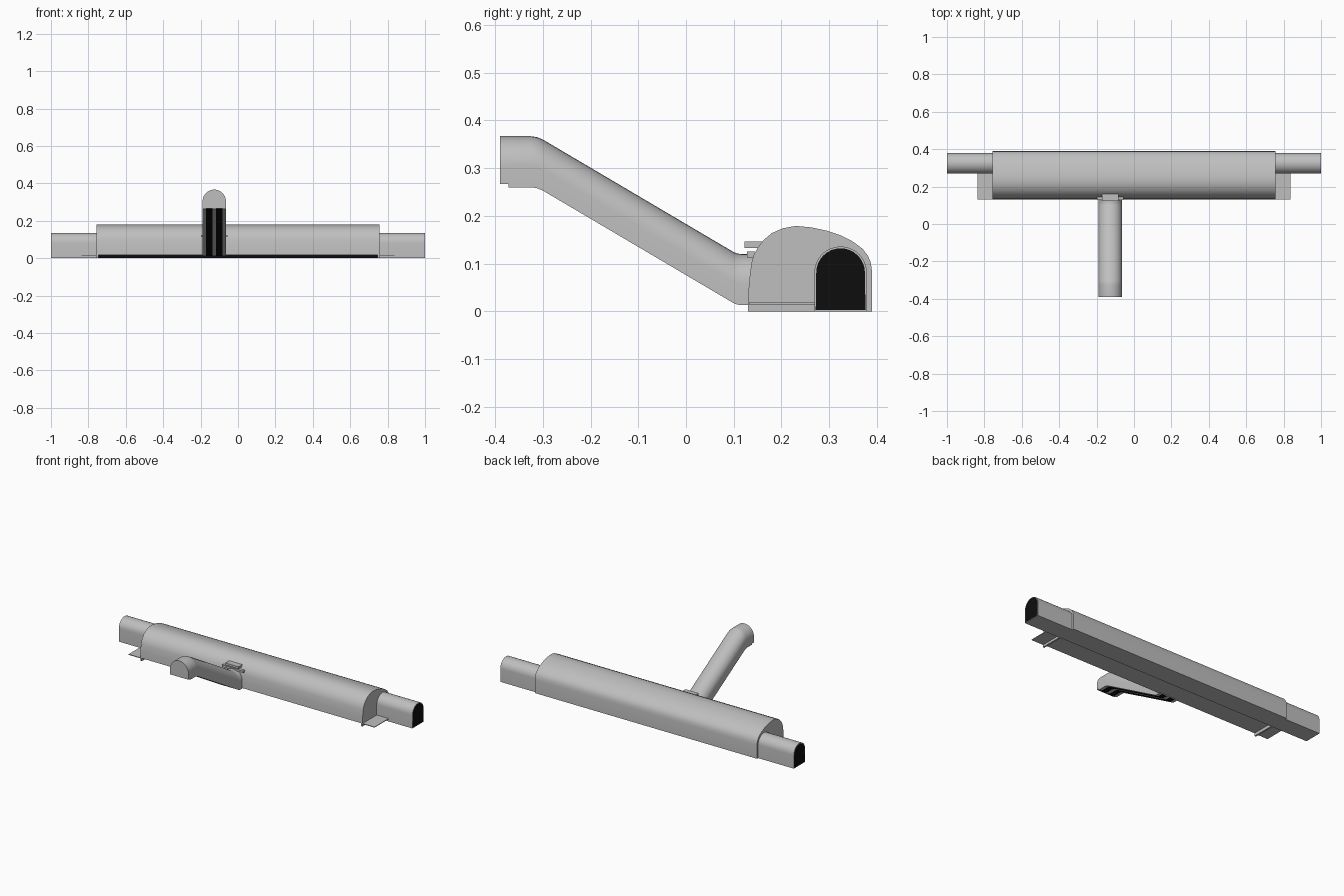
import bpy, bmesh, math
from mathutils import Vector

cube = bpy.data.objects.get("Cube")
if cube:
    bpy.data.objects.remove(cube, do_unlink=True)


def material(name, value):
    m = bpy.data.materials.new(name)
    m.use_nodes = True
    colour = (value, value, value, 1)
    m.diffuse_color = colour
    m.node_tree.nodes["Principled BSDF"].inputs["Base Color"].default_value = colour
    return m


GREY = material("concrete grey", 0.52)
BLACK = material("tunnel black", 0.004)


def loft(name, loops, is_black=None, rim=0):
    """Skin a list of closed loops, cap both ends, colour faces by a rule."""
    bm = bmesh.new()
    rings = [[bm.verts.new(p) for p in loop] for loop in loops]
    for a, b in zip(rings, rings[1:]):
        for i in range(len(a)):
            j = (i + 1) % len(a)
            bm.faces.new((a[i], a[j], b[j], b[i]))
    caps = [bm.faces.new(rings[0]), bm.faces.new(rings[-1])]
    bmesh.ops.recalc_face_normals(bm, faces=bm.faces)
    if rim:
        bmesh.ops.inset_individual(bm, faces=caps, thickness=rim)
        for f in caps:
            f.material_index = 1
    bm.normal_update()
    for f in bm.faces:
        if is_black and is_black(f):
            f.material_index = 1
    mesh = bpy.data.meshes.new(name)
    bm.to_mesh(mesh)
    bm.free()
    mesh.materials.append(GREY)
    mesh.materials.append(BLACK)
    ob = bpy.data.objects.new(name, mesh)
    bpy.context.collection.objects.link(ob)
    bpy.ops.object.select_all(action='DESELECT')
    ob.select_set(True)
    bpy.context.view_layer.objects.active = ob
    bpy.ops.object.shade_smooth_by_angle(angle=math.radians(32))
    return ob


def box(name, x0, x1, y0, y1, z0, z1):
    rect = [(y0, z0), (y1, z0), (y1, z1), (y0, z1)]
    return loft(name, [[(x, y, z) for y, z in rect] for x in (x0, x1)])


def arch(centre, half, base, spring, steps=16):
    """Round-topped opening outline, from the right foot over to the left foot."""
    pts = [(centre + half, base)]
    for i in range(steps + 1):
        a = math.pi * i / steps
        pts.append((centre + half * math.cos(a), spring + half * math.sin(a)))
    return pts + [(centre - half, base)]


# Station hall: asymmetric vault with a raised platform floor and a black track step
HALL = 0.757
STEP_Y, DECK = 0.27, 0.018
vault = [(0.13, DECK), (0.132, 0.06), (0.137, 0.1), (0.142, 0.118), (0.15, 0.133),
         (0.162, 0.149), (0.18, 0.164), (0.203, 0.174), (0.23, 0.179), (0.262, 0.176),
         (0.295, 0.169), (0.325, 0.159), (0.35, 0.146), (0.37, 0.131), (0.381, 0.117),
         (0.387, 0.103), (0.39, 0.083), (0.39, 0), (STEP_Y, 0), (STEP_Y, DECK)]
loft("station_hall", [[(x, y, z) for y, z in vault] for x in (-HALL, HALL)],
     lambda f: f.normal.y < -0.9 and f.calc_center_median().y > 0.26)

# Running tunnels, platform ends and end wall feet
tunnel = arch(0.324, 0.055, 0, 0.081)
for side, s in (("left", 1), ("right", -1)):
    ob = loft(side + "_tunnel", [[(s * x, y, z) for y, z in tunnel] for x in (HALL - 0.01, 1)],
              rim=0.004)
    box(side + "_platform_end", s * (HALL - 0.002), s * 0.838, 0.132, STEP_Y, 0.014, DECK)
    box(side + "_wall_foot", s * (HALL - 0.01), s * HALL, 0.13, STEP_Y, 0, DECK + 0.001)

# Escalator tunnel: arched section swept down a slope, striped black underneath
CX, HALF, HEIGHT = -0.127, 0.0625, 0.107
stripes = [-0.045, -0.01, 0.01, 0.045]
path = [(-0.39, 0.267, 0.26), (-0.372, 0.267, 0.26), (-0.3719, 0.26, 0.26),
        (-0.325, 0.26, 0.26), (-0.312, 0.258, 0.258), (-0.3, 0.253, 0.253),
        (0.1, 0.017, 0.017), (0.108, 0.014, 0.014), (0.118, 0.013, 0.013), (0.14, 0.013, 0.013)]
sections = []
for y, floor, base in path:
    outline = arch(CX, HALF, floor, base + HEIGHT - HALF)
    outline += [(CX + d, floor) for d in stripes]
    sections.append([(x, y, z) for x, z in outline])


def escalator_stripe(f):
    offset = abs(f.calc_center_median().x - CX)
    return f.normal.z < -0.1 and 0.015 < offset < 0.04 or (
        f.normal.y < -0.9 and len(f.verts) == 4 and 0.015 < offset < 0.04)


loft("escalator_tunnel", sections, escalator_stripe)

# Joint between escalator and hall
box("entrance_lintel", CX - 0.072, CX + 0.072, 0.128, 0.145, 0.113, 0.125)
box("entrance_canopy", CX - 0.045, CX + 0.045, 0.123, 0.16, 0.133, 0.146)
